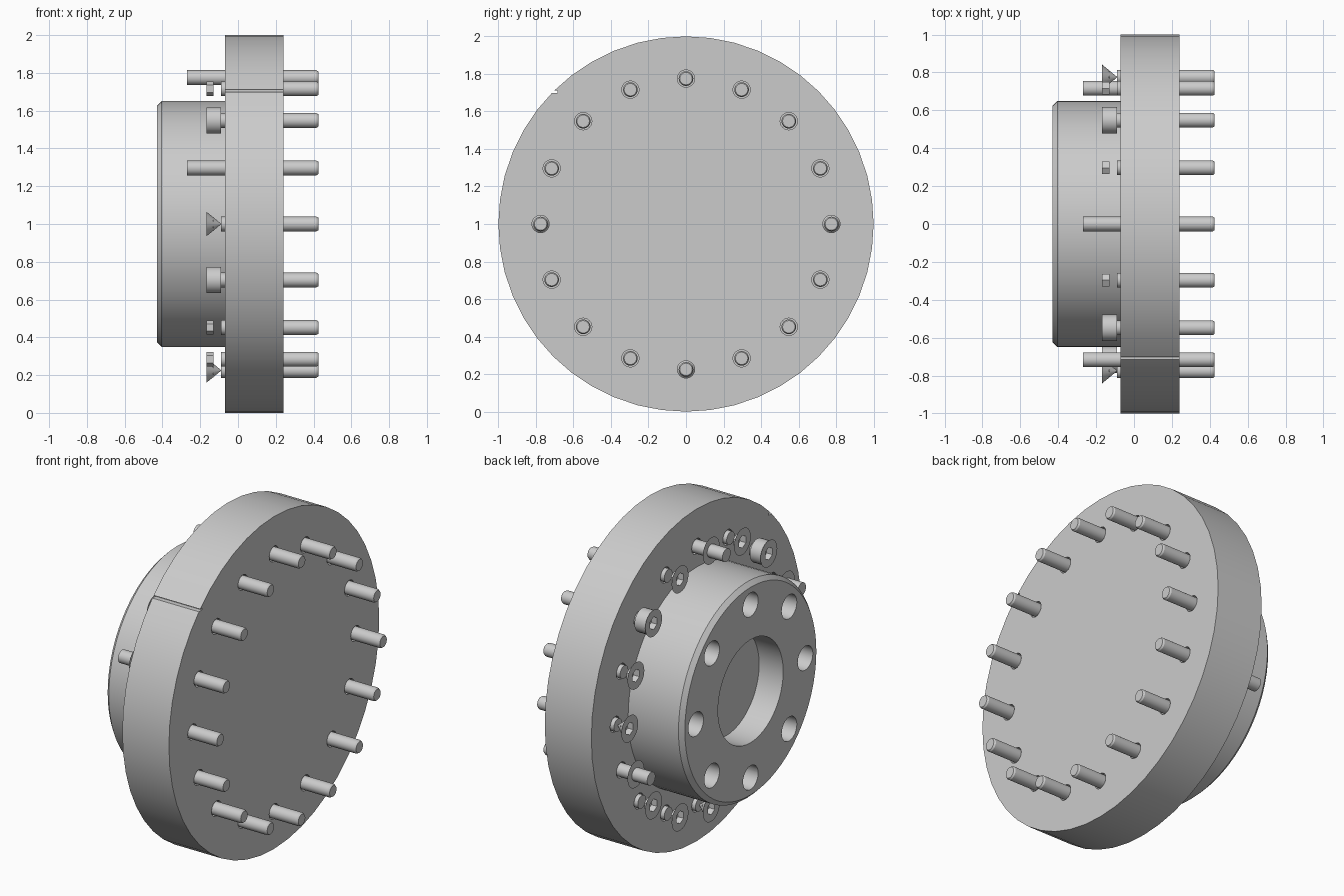
import bpy, bmesh, math
from mathutils import Vector

cube = bpy.data.objects.get("Cube")
if cube:
    bpy.data.objects.remove(cube, do_unlink=True)

steel = bpy.data.materials.new("grey_steel")
steel.use_nodes = True
GREY = (0.6, 0.6, 0.6, 1)
steel.diffuse_color = GREY
steel.node_tree.nodes["Principled BSDF"].inputs["Base Color"].default_value = GREY


def hex_radius(apothem, angle):
    return apothem / math.cos(angle % (math.pi / 3) - math.pi / 6)


def lathe(bm, profile, y=0, z=1, sides=24, caps=(True, True)):
    """Revolve (x, radius) points about the x direction; a negative radius makes a hexagon."""
    rings = []
    for x, r in profile:
        ring = []
        for i in range(sides):
            a = math.tau * i / sides
            rr = hex_radius(-r, a) if r < 0 else r
            ring.append(bm.verts.new((x, y + rr * math.sin(a), z + rr * math.cos(a))))
        rings.append(ring)
    for a, b in zip(rings, rings[1:]):
        for i in range(sides):
            j = (i + 1) % sides
            bm.faces.new((a[i], b[i], b[j], a[j]))
    if caps[0]:
        bm.faces.new(rings[0])
    if caps[1]:
        bm.faces.new(rings[-1])


def finish(name, bm):
    bmesh.ops.recalc_face_normals(bm, faces=bm.faces)
    mesh = bpy.data.meshes.new(name)
    bm.to_mesh(mesh)
    bm.free()
    mesh.materials.append(steel)
    ob = bpy.data.objects.new(name, mesh)
    bpy.context.collection.objects.link(ob)
    return ob


def smooth(ob):
    bpy.ops.object.select_all(action="DESELECT")
    ob.select_set(True)
    bpy.context.view_layer.objects.active = ob
    bpy.ops.object.shade_smooth_by_angle(angle=math.radians(30))


def cut(ob, cutter):
    """Subtract the cutter, bake the result and remove the cutter."""
    mod = ob.modifiers.new("cut", "BOOLEAN")
    mod.operation = "DIFFERENCE"
    mod.solver = "EXACT"
    mod.object = cutter
    bpy.context.view_layer.update()
    result = bpy.data.meshes.new_from_object(ob.evaluated_get(bpy.context.evaluated_depsgraph_get()))
    ob.modifiers.clear()
    ob.data = result
    bpy.data.objects.remove(cutter, do_unlink=True)


def circle_points(count, radius):
    """Positions counted from the top towards the front."""
    for k in range(count):
        a = math.tau * k / count
        yield k, -radius * math.sin(a), 1 + radius * math.cos(a)


BOLTS, BOLT_CIRCLE = 16, 0.775
BACK, FRONT = -0.07, 0.24

# Flange disc with clearance holes and a thin slit in the rim
bm = bmesh.new()
lathe(bm, [(BACK, 1), (FRONT, 1)], sides=48)
flange = finish("flange_disc", bm)

bm = bmesh.new()
for k, y, z in circle_points(BOLTS, BOLT_CIRCLE):
    lathe(bm, [(BACK - 0.1, 0.046), (FRONT + 0.1, 0.046)], y, z)
cut(flange, finish("hole_cutter", bm))

bm = bmesh.new()
box = bmesh.ops.create_cube(bm, size=1)["verts"]
bmesh.ops.scale(bm, vec=Vector((1, 0.05, 0.012)), verts=box)
bmesh.ops.translate(bm, vec=Vector((0, -0.71, 1.705)), verts=box)
cut(flange, finish("slit_cutter", bm))
smooth(flange)

# Hub with chamfered edge, shallow bore and eight mounting holes
bm = bmesh.new()
lathe(bm, [(-0.43, 0.625), (-0.405, 0.65), (BACK, 0.65)], sides=64)
hub = finish("hub", bm)

bm = bmesh.new()
lathe(bm, [(-0.6, 0.31), (-0.27, 0.31)], sides=48)
for k, y, z in circle_points(8, 0.52):
    lathe(bm, [(-0.6, 0.072), (-0.12, 0.072)], y, z)
cut(hub, finish("bore_cutter", bm))
smooth(hub)

# Bolts: shaft, thin head ring with hex socket, and varied head shapes
LONG, FULL, TAPERED = (0, 3, 11), (2, 5, 14), (4, 8, 12)
shafts, heads = bmesh.new(), bmesh.new()
HEAD, NECK, SOCKET = -0.168, -0.09, -0.13
for k, y, z in circle_points(BOLTS, BOLT_CIRCLE):
    start = -0.27 if k in LONG else NECK
    lathe(shafts, [(start, 0.039), (0.415, 0.039), (0.425, 0.033)], y, z)
    # Ring and socket wall
    lathe(heads, [(HEAD, 0.08), (HEAD, -0.033), (SOCKET, -0.033)], y, z, caps=(False, k not in LONG))
    if k in FULL:
        lathe(heads, [(HEAD, 0.07), (NECK, 0.07), (NECK, 0.039)], y, z, caps=(False, False))
    elif k in TAPERED:
        lathe(heads, [(HEAD, 0.066), (NECK, 0.002)], y, z, caps=(False, True))

smooth(finish("bolt_shafts", shafts))
smooth(finish("bolt_heads", heads))
